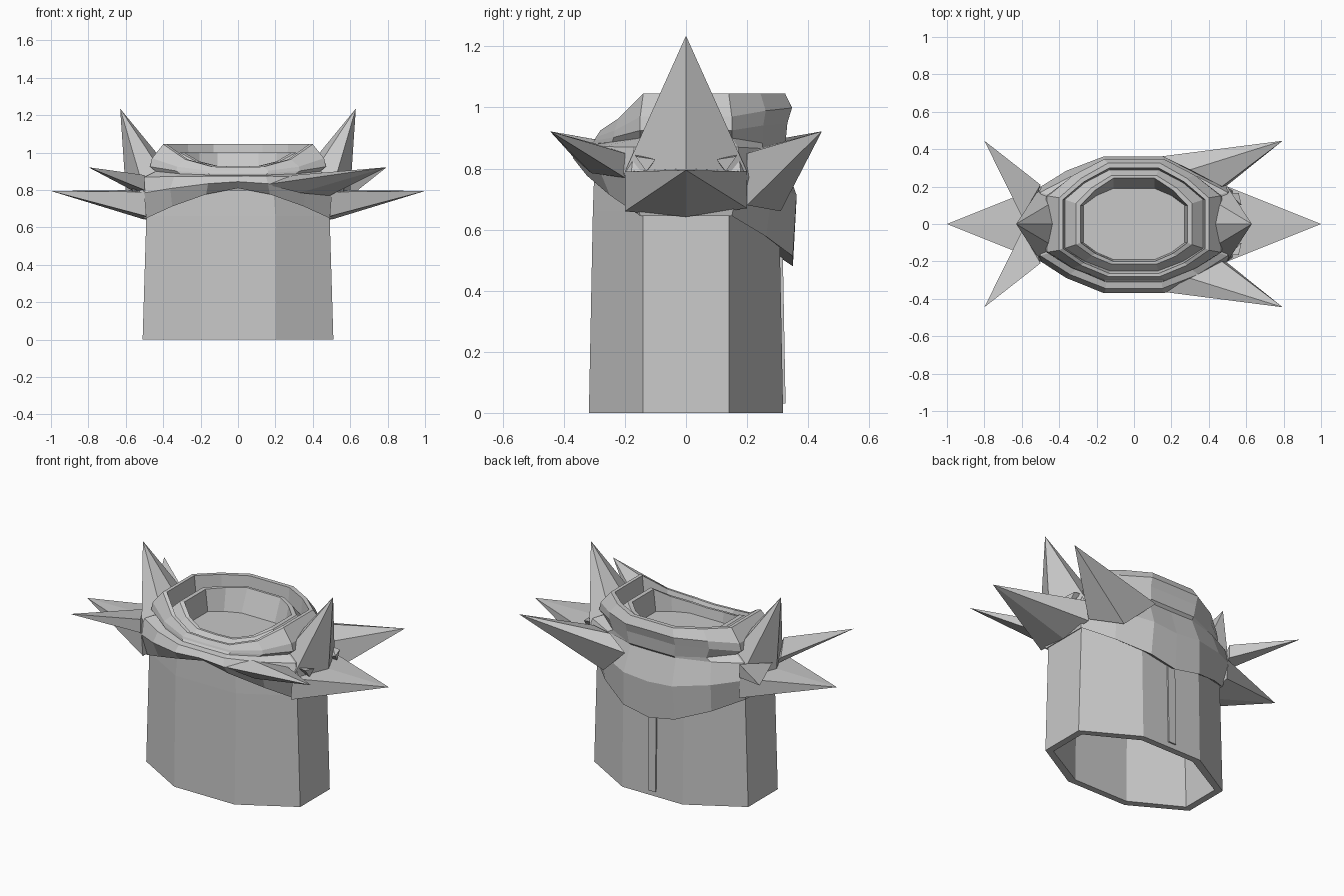
import bpy, bmesh

if "Cube" in bpy.data.objects:
    bpy.data.objects.remove(bpy.data.objects["Cube"])

grey = bpy.data.materials.new("plain_grey")
grey.diffuse_color = (0.58, 0.58, 0.58, 1)
grey.use_nodes = True
grey.node_tree.nodes["Principled BSDF"].inputs["Base Color"].default_value = grey.diffuse_color


def finish(bm, name):
    bmesh.ops.recalc_face_normals(bm, faces=bm.faces)
    mesh = bpy.data.meshes.new(name)
    bm.to_mesh(mesh)
    bm.free()
    mesh.materials.append(grey)
    obj = bpy.data.objects.new(name, mesh)
    bpy.context.collection.objects.link(obj)
    return obj


def ring(xa, ya, xb, yf, yb, zf, zs, zb, power=1.5, mids=True):
    """Stretched octagon with separate front, side and back heights."""
    corners = [(xb, -yf), (xa, -ya), (xa, ya), (xb, yb),
               (-xb, yb), (-xa, ya), (-xa, -ya), (-xb, -yf)]
    pts = []
    for i, c in enumerate(corners):
        pts.append(c)
        if mids:
            d = corners[(i + 1) % 8]
            s = 1.05 if i % 2 == 0 else 1.0
            pts.append(((c[0] + d[0]) / 2 * s, (c[1] + d[1]) / 2 * s))
    out = []
    for x, y in pts:
        w = max(0, 1 - (abs(x) / xa) ** power)
        out.append((x, y, zs + ((zf if y < 0 else zb) - zs) * w))
    return out


def loft(name, rows, caps, **opts):
    bm = bmesh.new()
    loops = [[bm.verts.new(p) for p in ring(*r, **opts)] for r in rows]
    n = len(loops[0])
    for a, b in zip(loops, loops[1:]):
        for i in range(n):
            j = (i + 1) % n
            bm.faces.new((a[i], a[j], b[j], b[i]))
    for c in caps:
        bm.faces.new(loops[c])
    return finish(bm, name)


def spike(name, points):
    bm = bmesh.new()
    for p in points:
        bm.verts.new(p)
    bmesh.ops.convex_hull(bm, input=bm.verts)
    loose = [v for v in bm.verts if not v.link_faces]
    bmesh.ops.delete(bm, geom=loose, context='VERTS')
    return finish(bm, name)


# Hollow eight-sided body, open at the bottom
loft("body_tube", [
    (.45, .12, .18, .27, .27, .77, .77, .77),
    (.47, .12, .18, .28, .28, 0, 0, 0),
    (.51, .14, .20, .318, .318, 0, 0, 0),
    (.49, .14, .20, .305, .305, .66, .66, .66),
    (.48, .14, .19, .30, .30, .80, .80, .80)], (0, 4), mids=False)

# Mantle over the shoulders and nested neck collar
loft("mantle_collar", [
    (.47, .135, .18, .29, .29, .82, .66, .52),
    (.50, .15, .17, .325, .35, .81, .645, .48),
    (.53, .18, .16, .37, .362, .845, .78, .70),
    (.50, .17, .15, .345, .31, .875, .87, .86),
    (.44, .15, .15, .31, .325, .88, .90, .875, 3),
    (.47, .15, .16, .30, .332, .89, .925, .95, 3),
    (.46, .15, .16, .295, .347, .90, .97, 1.0, 3),
    (.40, .14, .14, .28, .325, .92, 1.045, 1.045, 3),
    (.38, .13, .13, .265, .30, .92, 1.045, 1.045, 3),
    (.37, .13, .13, .25, .29, .89, .94, .95, 3),
    (.31, .11, .12, .215, .26, .925, 1.0, 1.0, 3),
    (.285, .10, .11, .20, .245, .925, 1.0, 1.0, 3),
    (.27, .10, .11, .19, .19, .87, .87, .87)], (12,))

# Upright and sideways spikes on both shoulders, with small studs
for s, side in ((1, "right"), (-1, "left")):
    spike("upright_spike_" + side, [
        (s * .63, 0, 1.235), (s * .42, 0, .98), (s * .60, 0, .79),
        (s * .50, -.20, .79), (s * .50, .20, .79), (s * .43, -.12, .93),
        (s * .43, .12, .93)])
    spike("side_spike_" + side, [
        (s * 1.0, 0, .795), (s * .50, -.20, .79), (s * .50, .20, .79),
        (s * .49, -.20, .66), (s * .49, .20, .67), (s * .50, 0, .642),
        (s * .55, 0, .80)])
    for f in (-1, 1):
        spike("shoulder_stud_" + side, [
            (s * .51, f * .165, .845), (s * .56, f * .165, .84),
            (s * .575, f * .10, .83), (s * .565, f * .13, .79),
            (s * .51, f * .12, .80)])

# Diagonal spikes: broad on the right, narrow on the left
for f, end, low, corner in ((-1, "front", .785, .77), (1, "back", .66, .68)):
    spike("broad_spike_" + end, [
        (.795, f * .445, .922), (.15, f * .362, .83), (.47, f * .20, .85),
        (.49, f * .20, corner), (.33, f * .31, low), (.30, f * .29, .88)])
    spike("narrow_spike_" + end, [
        (-.80, f * .445, .922), (-.60, f * .04, .85), (-.50, f * .21, .88),
        (-.50, f * .21, .80), (-.55, f * .05, .79)])

# Thin fastening strip down the back
bm = bmesh.new()
for x in (-.025, .025):
    for y, z in ((.29, .03), (.326, .03), (.29, .58), (.316, .58)):
        bm.verts.new((x, y, z))
bmesh.ops.convex_hull(bm, input=bm.verts)
finish(bm, "back_strip")
